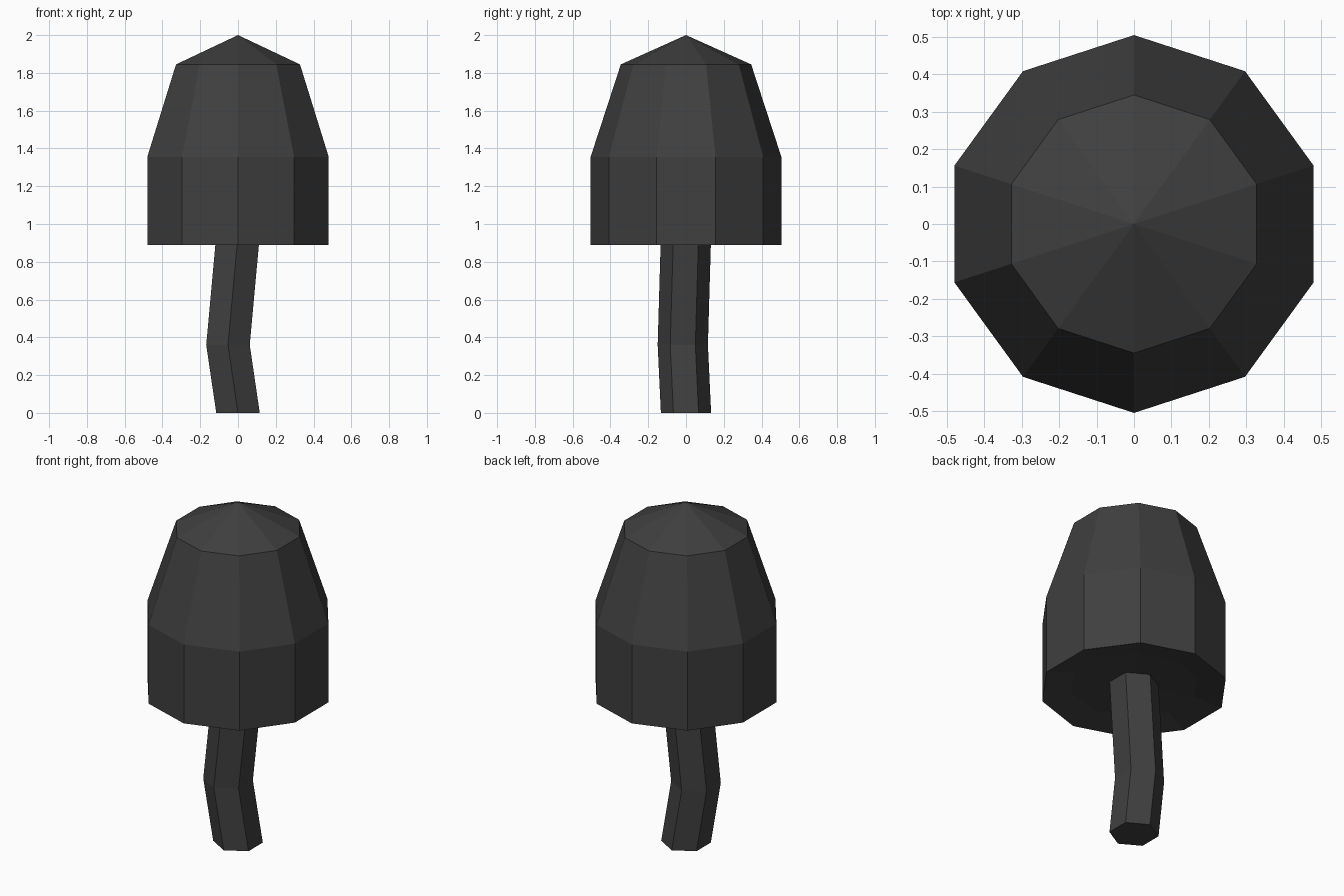
import bpy
import bmesh
from math import sin, cos, pi

cube = bpy.data.objects.get("Cube")
if cube:
    bpy.data.objects.remove(cube, do_unlink=True)

# Single dark grey material
grey = bpy.data.materials.new("dark grey")
grey.use_nodes = True
colour = (0.05, 0.05, 0.05, 1)
grey.diffuse_color = colour
grey.node_tree.nodes["Principled BSDF"].inputs["Base Color"].default_value = colour


def loft(name, sides, rings):
    """Skin a stack of rings (x, y, z, radius); radius 0 makes a point."""
    bm = bmesh.new()
    loops = []
    for x, y, z, r in rings:
        if r == 0:
            loops.append([bm.verts.new((x, y, z))] * sides)
            continue
        angles = [2 * pi * i / sides - pi / 2 for i in range(sides)]
        loops.append([bm.verts.new((x + r * cos(a), y + r * sin(a), z)) for a in angles])
    for low, high in zip(loops, loops[1:]):
        for i in range(sides):
            j = (i + 1) % sides
            corners = dict.fromkeys((low[i], low[j], high[j], high[i]))
            bm.faces.new(list(corners))
    # Close open ends
    for end in (loops[0], loops[-1]):
        if end[0] is not end[1]:
            bm.faces.new(end)
    bmesh.ops.recalc_face_normals(bm, faces=bm.faces)
    mesh = bpy.data.meshes.new(name)
    bm.to_mesh(mesh)
    bm.free()
    mesh.materials.append(grey)
    obj = bpy.data.objects.new(name, mesh)
    bpy.context.collection.objects.link(obj)
    return obj


# Ten-sided cap with a slightly hollow underside
loft("mushroom_cap", 10, [
    (0, 0, 0.93, 0),
    (0, 0, 0.92, 0.345),
    (0, 0, 0.89, 0.505),
    (0, 0, 1.355, 0.505),
    (0, 0, 1.845, 0.345),
    (0, 0, 2.0, 0),
])

# Six-sided bent stem
loft("mushroom_stem", 6, [
    (0, 0, 0, 0.133),
    (-0.053, -0.017, 0.36, 0.133),
    (0, 0, 0.94, 0.133),
])
